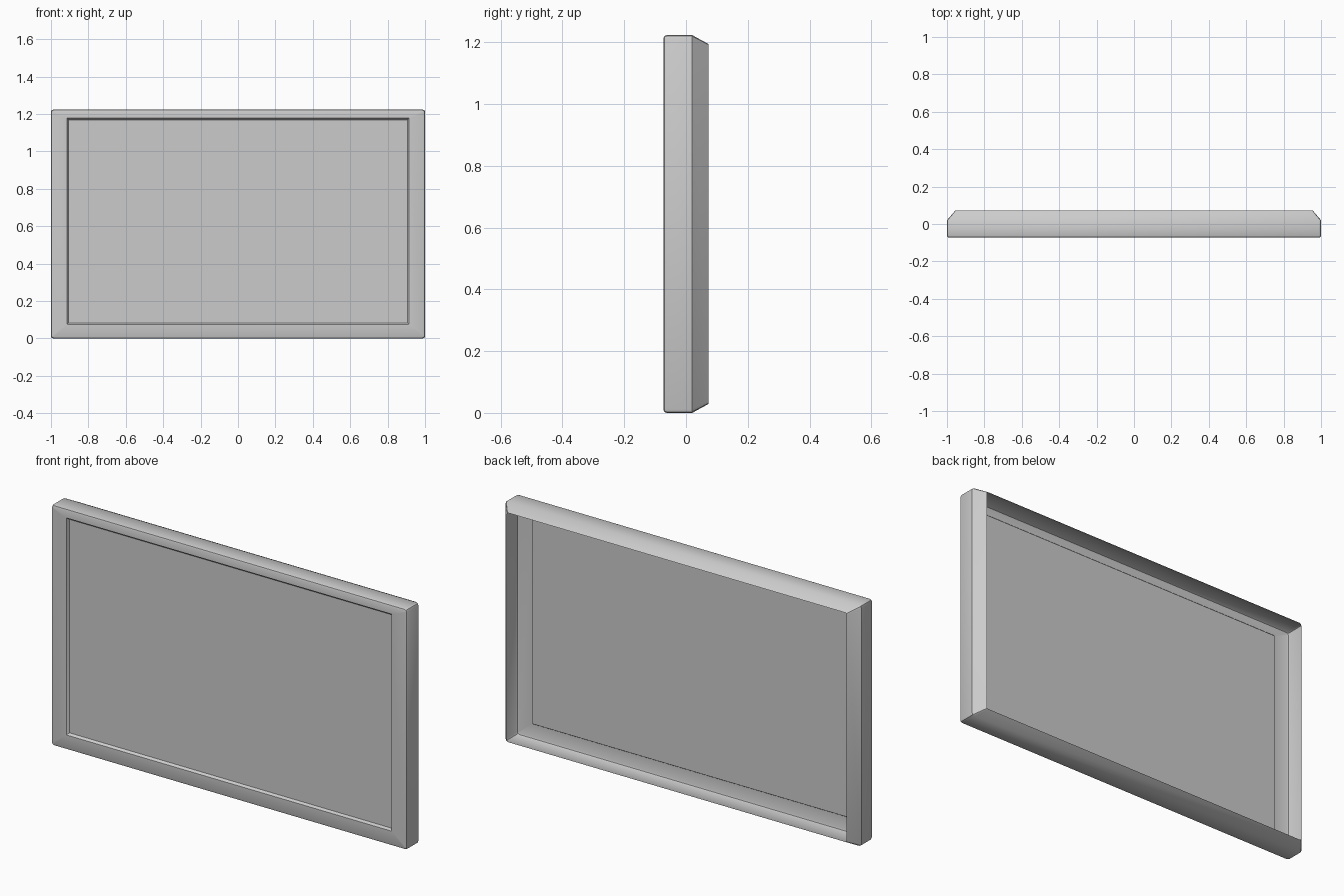
import bpy, bmesh, math

if "Cube" in bpy.data.objects:
    bpy.data.objects.remove(bpy.data.objects["Cube"])

HALF_W, HEIGHT = 1.0, 1.223
MID_Z = HEIGHT / 2


def ring(bm, y, hw, z0, z1, r, seg=2):
    """Rounded rectangle loop in the XZ plane at depth y."""
    verts = []
    corners = [(hw - r, z1 - r, 0), (-hw + r, z1 - r, 90),
               (-hw + r, z0 + r, 180), (hw - r, z0 + r, 270)]
    for cx, cz, a0 in corners:
        for i in range(seg + 1):
            a = math.radians(a0 + 90 * i / seg)
            verts.append(bm.verts.new((cx + r * math.cos(a), y, cz + r * math.sin(a))))
    return verts


def loft(name, specs, cap_last=False):
    """Skin consecutive loops into an open shell, optionally closing the last loop."""
    bm = bmesh.new()
    rings = [ring(bm, *s) for s in specs]
    for a, b in zip(rings, rings[1:]):
        n = len(a)
        for i in range(n):
            j = (i + 1) % n
            bm.faces.new((a[i], b[i], b[j], a[j]))
    if cap_last:
        bm.faces.new(list(reversed(rings[-1])))
    mesh = bpy.data.meshes.new(name)
    bm.to_mesh(mesh)
    bm.free()
    obj = bpy.data.objects.new(name, mesh)
    bpy.context.collection.objects.link(obj)
    bpy.ops.object.select_all(action='DESELECT')
    obj.select_set(True)
    bpy.context.view_layer.objects.active = obj
    bpy.ops.object.shade_smooth_by_angle(angle=math.radians(30))
    return obj


def inset(y, dx, dz, r):
    return (y, HALF_W - dx, dz, HEIGHT - dz, r)


# Open-backed casing: tapered rear rim, straight wall, eased front edge,
# flat bezel, then the sloped lip down to the recessed screen
loft("screen_casing", [
    inset(0.073, 0.045, 0.029, 0.008),
    inset(0.020, 0.0, 0.0, 0.012),
    inset(-0.062, 0.0, 0.0, 0.012),
    inset(-0.070, 0.003, 0.003, 0.011),
    inset(-0.073, 0.011, 0.011, 0.006),
    (-0.073, 0.914, 0.075, 1.178, 0.003),
    (-0.068, 0.911, 0.078, 1.175, 0.003),
    (-0.060, 0.906, 0.083, 1.168, 0.002),
], cap_last=True)
